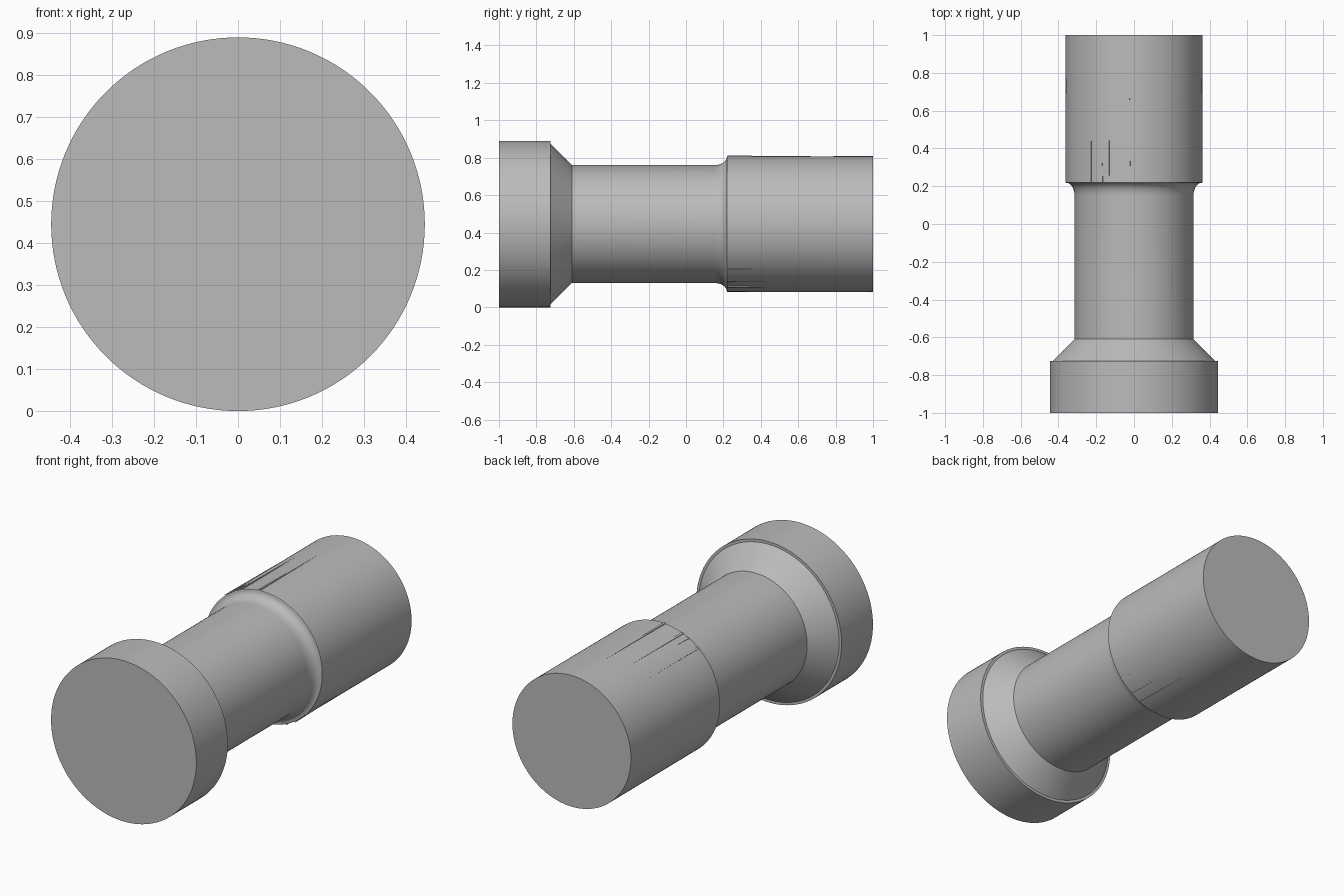
import bpy, bmesh
from math import sin, cos, pi, radians, asin
from mathutils import Vector

AXIS_Z = 0.445
SEGMENTS = 128

if "Cube" in bpy.data.objects:
    bpy.data.objects.remove(bpy.data.objects["Cube"])

metal = bpy.data.materials.new("plain_grey")
metal.use_nodes = True
grey = (0.5, 0.5, 0.5, 1)
metal.diffuse_color = grey
metal.node_tree.nodes["Principled BSDF"].inputs["Base Color"].default_value = grey


def finish(bm, name):
    bmesh.ops.remove_doubles(bm, verts=bm.verts, dist=1e-5)
    bmesh.ops.recalc_face_normals(bm, faces=bm.faces)
    mesh = bpy.data.meshes.new(name)
    bm.to_mesh(mesh)
    bm.free()
    mesh.materials.append(metal)
    obj = bpy.data.objects.new(name, mesh)
    bpy.context.collection.objects.link(obj)
    obj.location.z = AXIS_Z
    bpy.ops.object.select_all(action="DESELECT")
    obj.select_set(True)
    bpy.context.view_layer.objects.active = obj
    return obj


def lathe(name, profile):
    """Revolve (y, radius) points around the long axis."""
    bm = bmesh.new()
    verts = [bm.verts.new((0, y, r)) for y, r in profile]
    edges = [bm.edges.new(pair) for pair in zip(verts, verts[1:])]
    bmesh.ops.spin(bm, geom=verts + edges, cent=(0, 0, 0), axis=(0, 1, 0),
                   angle=2 * pi, steps=SEGMENTS, use_merge=True)
    obj = finish(bm, name)
    # make the normals point away from the axis on these open shells
    side = max(obj.data.polygons, key=lambda p: Vector((p.center.x, p.center.z)).length)
    if side.normal.x * side.center.x + side.normal.z * side.center.z < 0:
        obj.data.flip_normals()
    bpy.ops.object.shade_smooth_by_angle(angle=radians(30))
    return obj


# Wide head with a narrow lip and a conical shoulder
lathe("head", [(-1, 0), (-1, 0.445), (-0.725, 0.445), (-0.725, 0.43), (-0.61, 0.315)])

# Shaft with a concave fillet flaring into the grip
fillet = [(0.15 + 0.068 * sin(t * pi / 20), 0.315 + 0.043 * (1 - cos(t * pi / 20)))
          for t in range(11)]
lathe("shaft", [(-0.61, 0.315)] + fillet)

# Thicker grip, closed at the back
lathe("grip", [(0.218, 0.358), (0.22, 0.362), (1, 0.363), (1, 0)])


def ridge(name, angle, end, width=0.012, height=0.004):
    """Shallow wedge on the grip that fades out towards the back."""
    bm = bmesh.new()

    def point(a, r, y):
        return bm.verts.new((r * sin(a), y, r * cos(a)))

    half = width / 0.363 / 2
    low, top = 0.361, 0.363 + height
    a, b = point(angle - half, low, 0.222), point(angle + half, low, 0.222)
    c, d = point(angle + half, top, 0.222), point(angle - half, top, 0.222)
    tip = point(angle, low, end)
    for face in ((a, b, c, d), (a, b, tip), (b, c, tip), (c, d, tip), (d, a, tip)):
        bm.faces.new(face)
    finish(bm, name)


# Fine tapering ridges: a group on the top, a group underneath
for i, (offset, end) in enumerate([(-0.23, 0.9), (-0.17, 0.36), (-0.135, 0.86), (-0.025, 0.97)]):
    ridge(f"upper_ridge_{i + 1}", asin(offset / 0.363), end)
for i, (drop, end) in enumerate([(0.245, 0.6), (0.305, 0.55), (0.335, 0.72)]):
    ridge(f"lower_ridge_{i + 1}", pi / 2 + asin(drop / 0.363), end)
